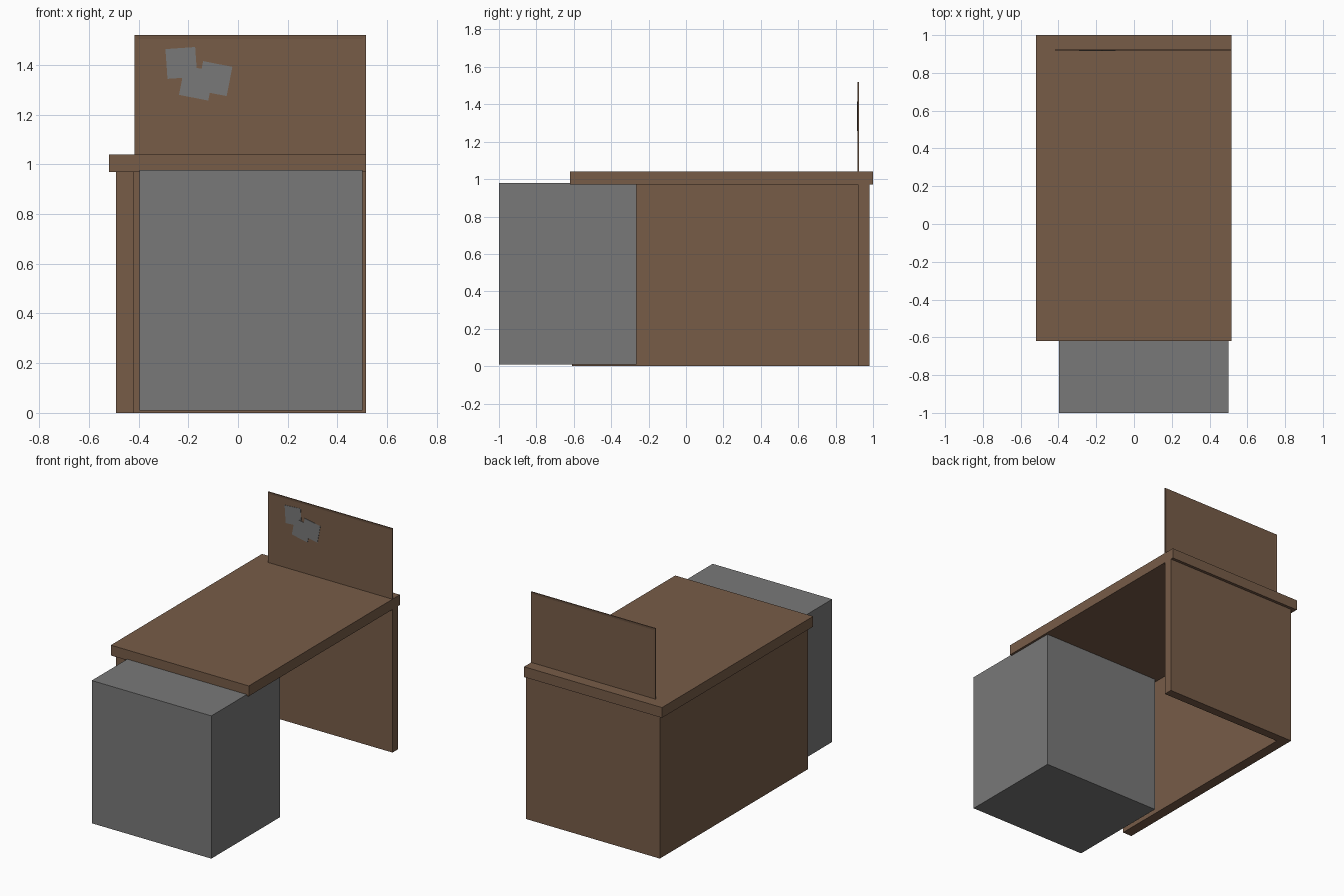
import bpy, bmesh
from math import radians
from mathutils import Matrix, Vector

cube = bpy.data.objects.get("Cube")
if cube:
    bpy.data.objects.remove(cube, do_unlink=True)


def material(name, rgb):
    m = bpy.data.materials.new(name)
    m.use_nodes = True
    m.diffuse_color = (*rgb, 1)
    m.node_tree.nodes["Principled BSDF"].inputs["Base Color"].default_value = (*rgb, 1)
    return m


wood = material("brown wood", (0.185, 0.107, 0.064))
grey = material("plain grey", (0.19, 0.19, 0.19))


def finish(name, bm, mat):
    bmesh.ops.recalc_face_normals(bm, faces=bm.faces)
    mesh = bpy.data.meshes.new(name)
    bm.to_mesh(mesh)
    bm.free()
    mesh.materials.append(mat)
    ob = bpy.data.objects.new(name, mesh)
    bpy.context.collection.objects.link(ob)
    return ob


def box_mesh(low, high):
    bm = bmesh.new()
    low, high = Vector(low), Vector(high)
    place = Matrix.Translation((low + high) / 2) @ Matrix.Diagonal((*(high - low), 1))
    bmesh.ops.create_cube(bm, size=1, matrix=place)
    return bm


# Tabletop
finish("tabletop", box_mesh((-0.52, -0.62, 0.97), (0.515, 1.0, 1.04)), wood)

# Side and back supports: one L-shaped profile pulled up to the tabletop
bm = bmesh.new()
outline = [(-0.49, -0.61), (-0.42, -0.61), (-0.42, 0.92),
           (0.515, 0.92), (0.515, 0.98), (-0.49, 0.98)]
floor = bm.faces.new([bm.verts.new((x, y, 0)) for x, y in outline])
wall = bmesh.ops.extrude_face_region(bm, geom=[floor])["geom"]
bmesh.ops.translate(bm, vec=(0, 0, 0.97),
                    verts=[v for v in wall if isinstance(v, bmesh.types.BMVert)])
finish("side_and_back_support", bm, wood)

# Thin notice board with a shallow recess on both broad faces
bm = box_mesh((-0.417, 0.918, 1.02), (0.515, 0.925, 1.52))
broad = [f for f in bm.faces if abs(f.normal.y) > 0.9]
bmesh.ops.inset_individual(bm, faces=broad, thickness=0.021, depth=-0.002)
finish("notice_board", bm, wood)

# Seat block tucked partly under the tabletop
finish("seat_block", box_mesh((-0.397, -1.0, 0.01), (0.5, -0.265, 0.978)), grey)

# Square paper notes pinned to the board, each tilted
notes = [(-0.228, 1.408, 4), (-0.167, 1.327, -11), (-0.093, 1.345, -11)]
for i, (x, z, tilt) in enumerate(notes):
    h = 0.06
    y = 0.0005 * i
    note = finish(f"paper_note_{i + 1}", box_mesh((-h, -0.001, -h), (h, 0.001, h)), grey)
    note.location = (x, 0.917 - y, z)
    note.rotation_euler.y = radians(-tilt)
